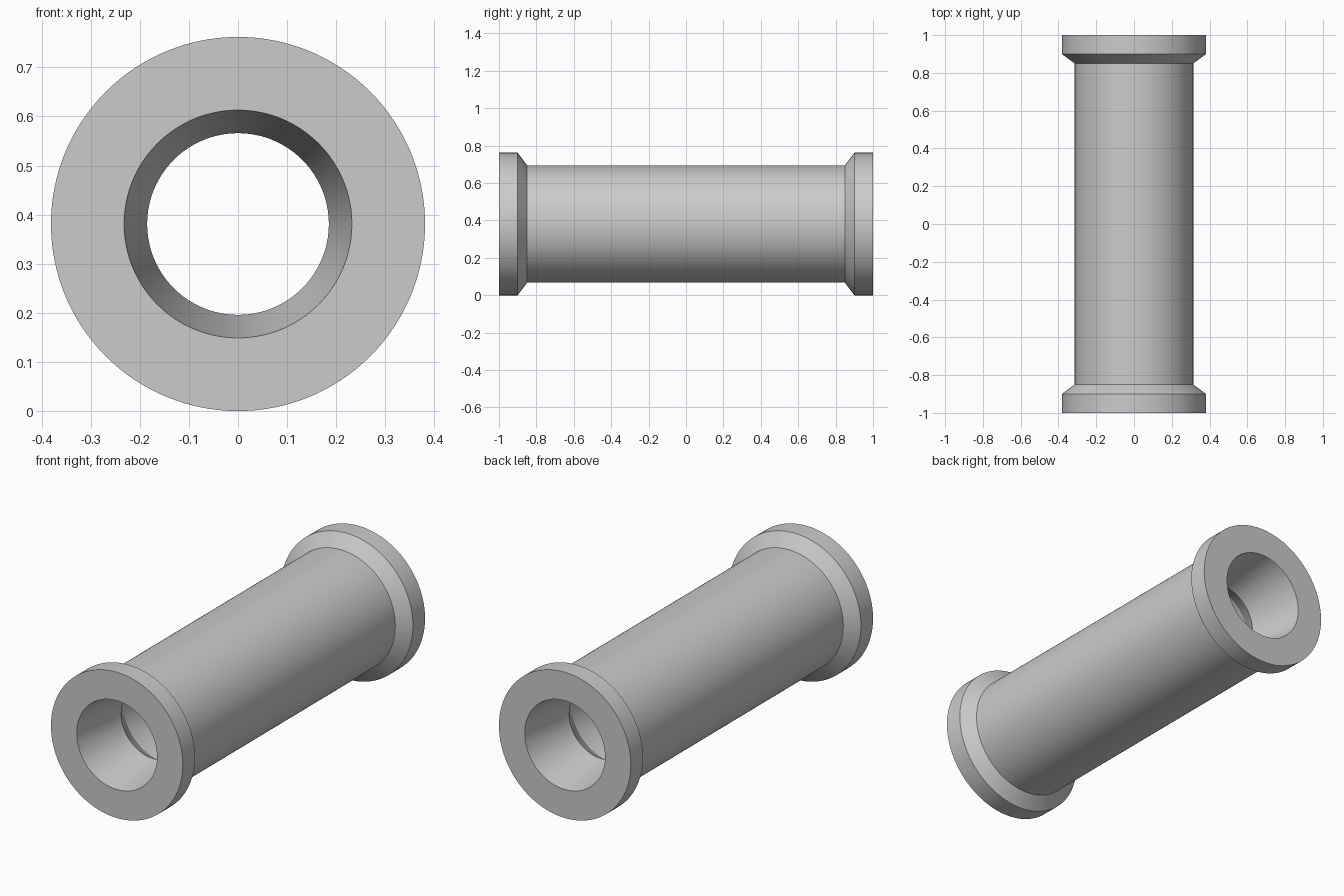
import bpy
import bmesh
import math

cube = bpy.data.objects.get("Cube")
if cube:
    bpy.data.objects.remove(cube, do_unlink=True)

SEGMENTS = 128
AXIS_HEIGHT = 0.381

# Single grey material
grey = bpy.data.materials.new("light_grey")
grey.use_nodes = True
colour = (0.6, 0.6, 0.6, 1.0)
grey.diffuse_color = colour
grey.node_tree.nodes["Principled BSDF"].inputs["Base Color"].default_value = colour

# Half profiles as (distance along axis, radius), running towards the back end
outer = [(0.85, 0.314), (0.9, 0.381), (1.0, 0.381)]
bore = [(1.0, 0.232), (0.7, 0.185), (0.6, 0.245)]
half = outer + bore
profile = half + [(-y, r) for y, r in reversed(half)]

# Flanged sleeve: revolve the closed profile around the y axis
bm = bmesh.new()
rings = []
for y, r in profile:
    ring = []
    for i in range(SEGMENTS):
        a = 2 * math.pi * i / SEGMENTS
        ring.append(bm.verts.new((r * math.cos(a), y, r * math.sin(a))))
    rings.append(ring)
for k, ring in enumerate(rings):
    following = rings[(k + 1) % len(rings)]
    for i in range(SEGMENTS):
        j = (i + 1) % SEGMENTS
        bm.faces.new((ring[i], ring[j], following[j], following[i]))
bmesh.ops.recalc_face_normals(bm, faces=bm.faces)

mesh = bpy.data.meshes.new("flanged_sleeve")
bm.to_mesh(mesh)
bm.free()
mesh.materials.append(grey)
sleeve = bpy.data.objects.new("flanged_sleeve", mesh)
sleeve.location.z = AXIS_HEIGHT
bpy.context.collection.objects.link(sleeve)

# Smooth round walls, crisp rims
bpy.ops.object.select_all(action="DESELECT")
sleeve.select_set(True)
bpy.context.view_layer.objects.active = sleeve
bpy.ops.object.shade_smooth_by_angle(angle=math.radians(15))
